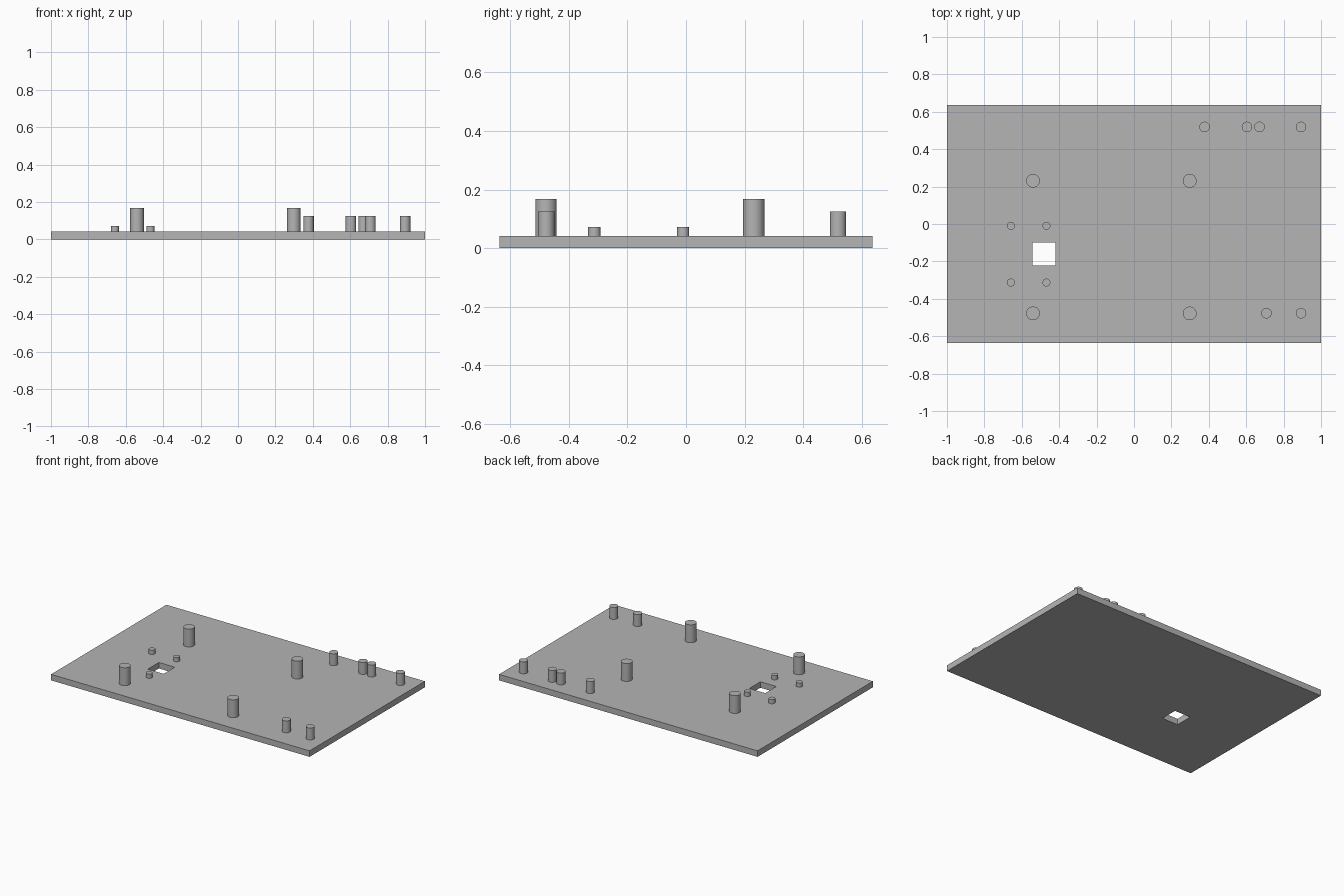
import bpy
import bmesh
import math

cube = bpy.data.objects.get("Cube")
if cube:
    bpy.data.objects.remove(cube, do_unlink=True)

grey = bpy.data.materials.new("plain grey")
grey.use_nodes = True
colour = (0.46, 0.46, 0.46, 1)
grey.diffuse_color = colour
grey.node_tree.nodes["Principled BSDF"].inputs["Base Color"].default_value = colour

PLATE_TOP = 0.042


def rectangle(bm, x0, x1, y0, y1, z):
    """Closed loop of four corner vertices."""
    return [bm.verts.new((x, y, z)) for x, y in ((x0, y0), (x1, y0), (x1, y1), (x0, y1))]


def build_plate(outer, window):
    """Flat plate with a rectangular window, lofted as a closed ring of loops."""
    bm = bmesh.new()
    loops = [rectangle(bm, *outer, 0), rectangle(bm, *outer, PLATE_TOP),
             rectangle(bm, *window, PLATE_TOP), rectangle(bm, *window, 0)]
    for a, b in zip(loops, loops[1:] + loops[:1]):
        for i in range(4):
            j = (i + 1) % 4
            bm.faces.new((a[i], a[j], b[j], b[i]))
    bmesh.ops.recalc_face_normals(bm, faces=bm.faces)
    mesh = bpy.data.meshes.new("base_plate")
    bm.to_mesh(mesh)
    bm.free()
    mesh.materials.append(grey)
    plate = bpy.data.objects.new("base_plate", mesh)
    bpy.context.collection.objects.link(plate)


def build_posts(name, radius, top, places):
    """Round posts that stand on the plate, slightly sunk into it."""
    bottom = PLATE_TOP - 0.01
    for i, (x, y) in enumerate(places, 1):
        bpy.ops.mesh.primitive_cylinder_add(
            vertices=48, radius=radius, depth=top - bottom,
            location=(x, y, (top + bottom) / 2))
        post = bpy.context.object
        post.name = f"{name}_{i}"
        post.data.materials.append(grey)
        bpy.ops.object.shade_smooth_by_angle(angle=math.radians(30))


# Plate with its window
build_plate((-1, 1, -0.637, 0.637), (-0.543, -0.42, -0.222, -0.099))

# Four tall posts in a rectangle
build_posts("tall_post", 0.0365, 0.167,
            [(x, y) for x in (-0.54, 0.298) for y in (-0.478, 0.231)])

# Four short pegs around the window
build_posts("short_peg", 0.021, 0.072,
            [(x, y) for x in (-0.658, -0.468) for y in (-0.313, -0.01)])

# Medium posts along the back and front edges
build_posts("back_post", 0.028, 0.125, [(x, 0.519) for x in (0.377, 0.604, 0.671, 0.893)])
build_posts("front_post", 0.028, 0.125, [(x, -0.477) for x in (0.708, 0.893)])
